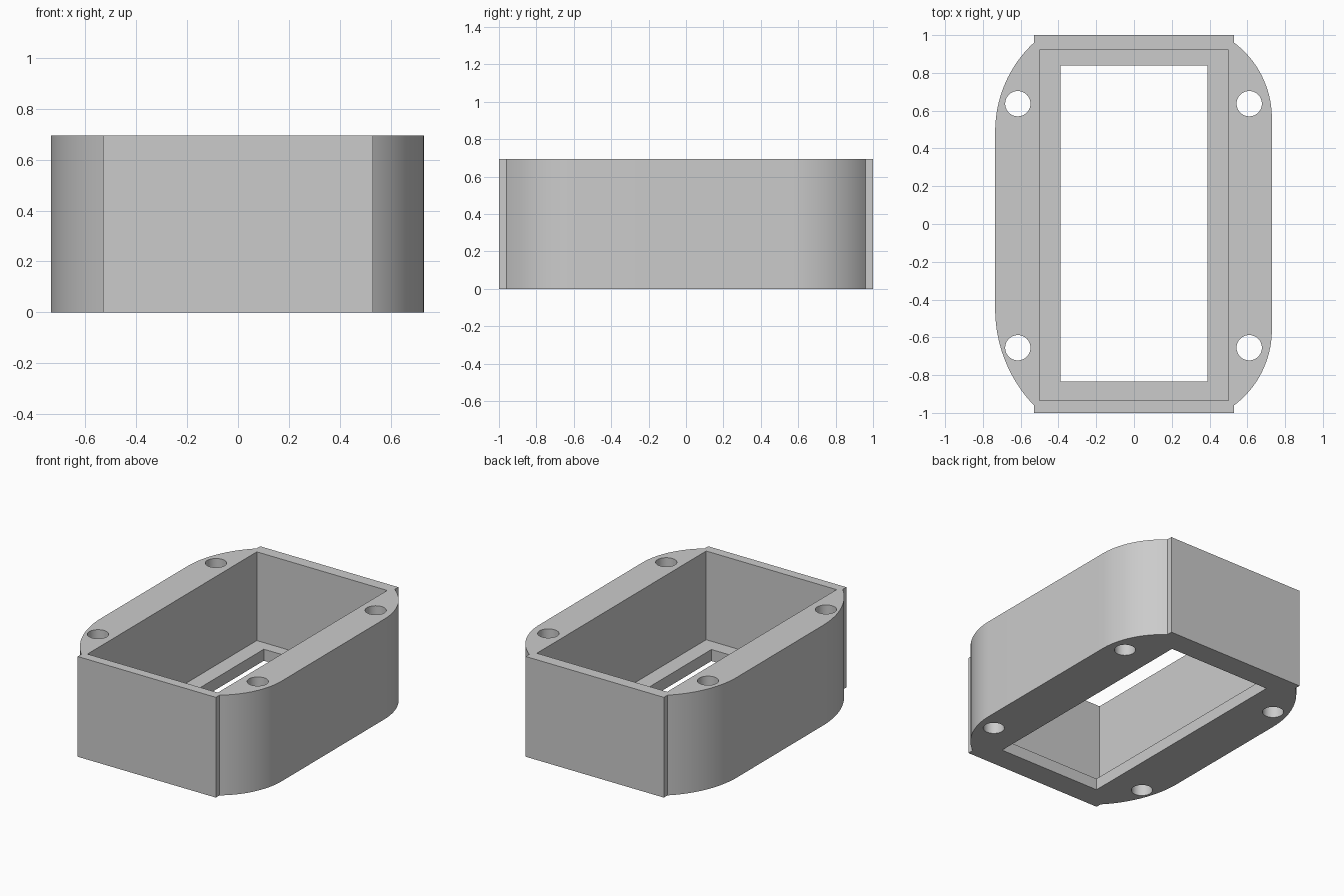
import bpy, bmesh, math

if "Cube" in bpy.data.objects:
    bpy.data.objects.remove(bpy.data.objects["Cube"], do_unlink=True)

HEIGHT, FLOOR = 0.695, 0.08
END_X, SHOULDER_Y = 0.53, 0.96

grey = bpy.data.materials.new("light grey")
grey.use_nodes = True
colour = (0.6, 0.6, 0.6, 1)
grey.diffuse_color = colour
grey.node_tree.nodes["Principled BSDF"].inputs["Base Color"].default_value = colour


def prism(name, outline, z0, z1):
    """Extrude a flat anticlockwise outline from z0 to z1."""
    bm = bmesh.new()
    face = bm.faces.new([bm.verts.new((x, y, z0)) for x, y in outline])
    top = bmesh.ops.extrude_face_region(bm, geom=[face])["geom"]
    verts = [v for v in top if isinstance(v, bmesh.types.BMVert)]
    bmesh.ops.translate(bm, verts=verts, vec=(0, 0, z1 - z0))
    bmesh.ops.recalc_face_normals(bm, faces=bm.faces)
    mesh = bpy.data.meshes.new(name)
    bm.to_mesh(mesh)
    bm.free()
    mesh.materials.append(grey)
    obj = bpy.data.objects.new(name, mesh)
    bpy.context.collection.objects.link(obj)
    return obj


def rectangle(x, y0, y1):
    return [(-x, y0), (x, y0), (x, y1), (-x, y1)]


def circle(cx, cy, r, n=48):
    return [(cx + r * math.cos(math.tau * i / n), cy + r * math.sin(math.tau * i / n))
            for i in range(n)]


def shoulder(side_x, start_y, n=20):
    """Arc tangent to the long side, ending beside the flat end wall."""
    dx, dy = side_x - END_X, SHOULDER_Y - start_y
    r = (dx * dx + dy * dy) / (2 * dx)
    sweep = math.asin(dy / r)
    return [(side_x - r + r * math.cos(sweep * i / n),
             start_y + r * math.sin(sweep * i / n)) for i in range(n + 1)]


# Outer outline: two flat ends joined by bulging sides
right_top = shoulder(0.73, 0.56)
right_bottom = [(x, -y) for x, y in reversed(right_top)]
left_top = [(-x, y) for x, y in reversed(shoulder(0.735, 0.49))]
left_bottom = [(-x, -y) for x, y in shoulder(0.735, 0.45)]
outline = ([(END_X, -1)] + right_bottom + right_top + [(END_X, 1), (-END_X, 1)]
           + left_top + left_bottom + [(-END_X, -1)])
housing = prism("housing", outline, 0, HEIGHT)

# Cutters: deep cavity, floor opening and four screw holes
cutters = [prism("cavity_cutter", rectangle(0.5, -0.935, 0.92), FLOOR, HEIGHT + 0.1),
           prism("opening_cutter", rectangle(0.39, -0.835, 0.84), -0.1, HEIGHT)]
for x in (-0.615, 0.61):
    for y in (-0.655, 0.637):
        cutters.append(prism("screw_hole_cutter", circle(x, y, 0.067), -0.1, HEIGHT + 0.1))

for cutter in cutters:
    cutter.hide_render = True
    cut = housing.modifiers.new(cutter.name, 'BOOLEAN')
    cut.operation = 'DIFFERENCE'
    cut.solver = 'EXACT'
    cut.object = cutter

# Bake the cuts, drop the cutters and smooth the curved walls
bpy.context.view_layer.update()
evaluated = housing.evaluated_get(bpy.context.evaluated_depsgraph_get())
baked = bpy.data.meshes.new_from_object(evaluated)
housing.modifiers.clear()
housing.data = baked
for cutter in cutters:
    bpy.data.objects.remove(cutter, do_unlink=True)
bpy.ops.object.select_all(action='DESELECT')
housing.select_set(True)
bpy.context.view_layer.objects.active = housing
bpy.ops.object.shade_smooth_by_angle(angle=math.radians(25))
